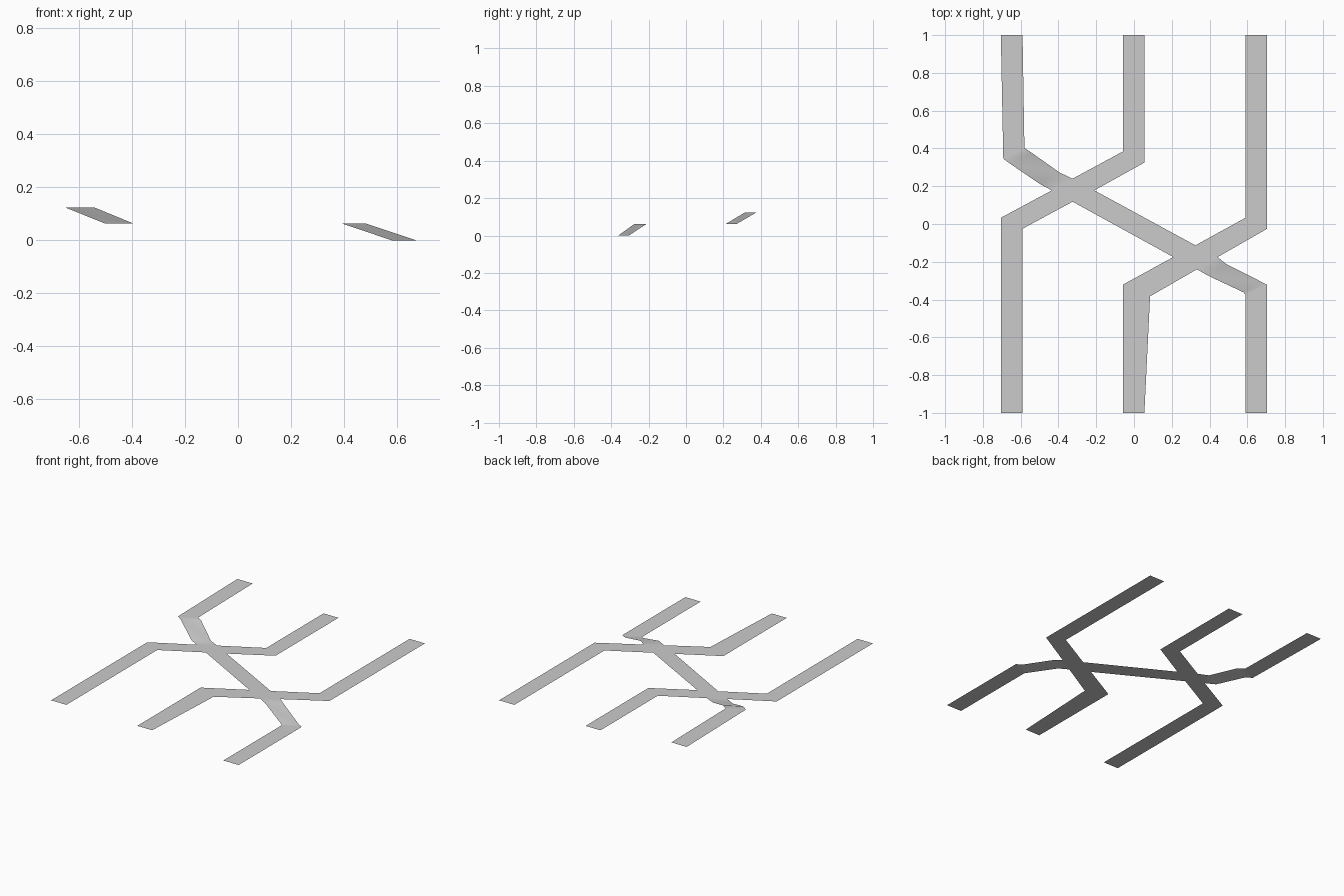
import bpy, bmesh

LOW, MID, HIGH = 0.0, 0.0625, 0.123


def ribbon(name, sections):
    """Flat one-sided strip through cross-sections (x1, y1, x2, y2, z)."""
    bm = bmesh.new()
    rows = [(bm.verts.new((a, b, z)), bm.verts.new((c, d, z)))
            for a, b, c, d, z in sections]
    for (l0, r0), (l1, r1) in zip(rows, rows[1:]):
        f = bm.faces.new((l0, r0, r1, l1))
        f.smooth = True
        f.normal_update()
        if f.normal.z < 0:
            f.normal_flip()
    mesh = bpy.data.meshes.new(name)
    bm.to_mesh(mesh)
    bm.free()
    obj = bpy.data.objects.new(name, mesh)
    bpy.context.collection.objects.link(obj)
    return obj


# Level lane: back middle to front left, includes the left crossing
ribbon("left_crossing_lane", [
    (-0.057, 1, 0.055, 1, MID),
    (-0.057, 0.385, 0.055, 0.325, MID),
    (-0.325, 0.24, -0.21, 0.178, MID),
    (-0.435, 0.178, -0.325, 0.118, MID),
    (-0.705, 0.033, -0.59, -0.025, MID),
    (-0.705, -1, -0.59, -1, MID)])

# Level lane: back right to front middle, includes the right crossing
ribbon("right_crossing_lane", [
    (0.59, 1, 0.705, 1, MID),
    (0.59, 0.033, 0.705, -0.025, MID),
    (0.325, -0.113, 0.443, -0.175, MID),
    (0.208, -0.175, 0.333, -0.24, MID),
    (-0.057, -0.32, 0.085, -0.383, MID),
    (-0.057, -1, 0.055, -1, MID)])

# Raised lane from back left, ramping down to the left crossing
ribbon("upper_ramp_lane", [
    (-0.705, 1, -0.59, 1, HIGH),
    (-0.692, 0.345, -0.58, 0.402, HIGH),
    (-0.65, 0.315, -0.54, 0.376, HIGH),
    (-0.5, 0.213, -0.393, 0.272, MID),
    (-0.435, 0.178, -0.325, 0.24, MID)])

# Level diagonal joining the two crossings
ribbon("diagonal_lane", [
    (-0.325, 0.118, -0.21, 0.178, MID),
    (0.208, -0.175, 0.325, -0.113, MID)])

# Ramp down from the right crossing to the lowest lane at front right
ribbon("lower_ramp_lane", [
    (0.333, -0.24, 0.443, -0.175, MID),
    (0.395, -0.275, 0.485, -0.21, MID),
    (0.58, -0.362, 0.672, -0.305, LOW),
    (0.59, -0.375, 0.705, -0.322, LOW),
    (0.59, -1, 0.705, -1, LOW)])
